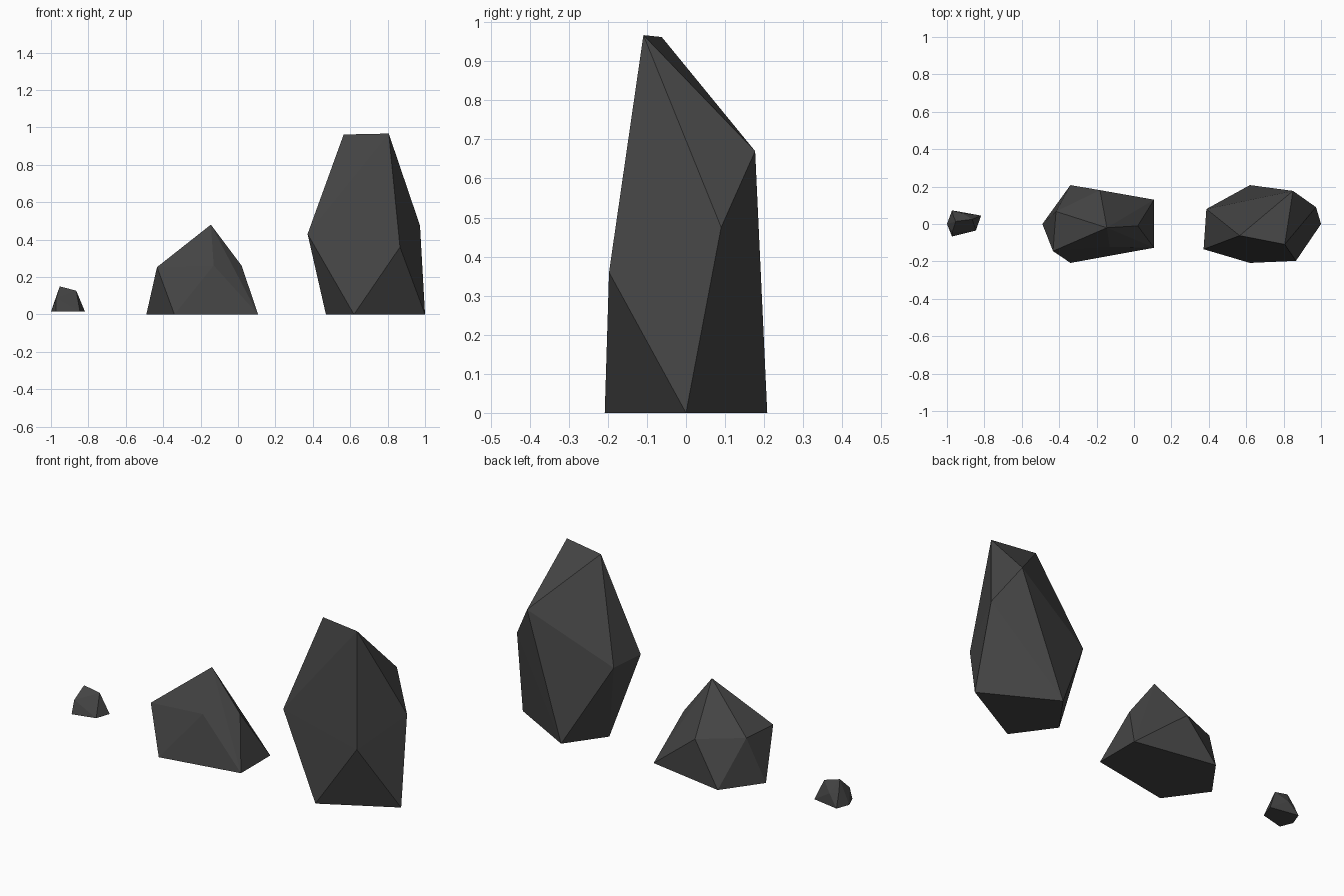
import bpy, bmesh

if "Cube" in bpy.data.objects:
    bpy.data.objects.remove(bpy.data.objects["Cube"])

# One dark stone colour for all rocks
stone = bpy.data.materials.new("dark_stone")
stone.diffuse_color = (0.06, 0.06, 0.06, 1)
stone.use_nodes = True
stone.node_tree.nodes["Principled BSDF"].inputs["Base Color"].default_value = stone.diffuse_color


def rock(name, base_z, base, body):
    """Faceted rock: convex hull of a flat base outline and the body corners."""
    bm = bmesh.new()
    for p in [(x, y, base_z) for x, y in base] + body:
        bm.verts.new(p)
    hull = bmesh.ops.convex_hull(bm, input=bm.verts)
    loose = {g for g in hull["geom_interior"] if isinstance(g, bmesh.types.BMVert)}
    bmesh.ops.delete(bm, geom=list(loose), context="VERTS")
    # merge the flat base into one face
    bmesh.ops.dissolve_limit(bm, angle_limit=0.005, verts=bm.verts, edges=bm.edges)
    bmesh.ops.recalc_face_normals(bm, faces=bm.faces)
    me = bpy.data.meshes.new(name)
    bm.to_mesh(me)
    bm.free()
    me.materials.append(stone)
    ob = bpy.data.objects.new(name, me)
    bpy.context.collection.objects.link(ob)
    return ob


# Tall standing rock: diamond base, five waist corners, short top ridge
rock("tall_rock", 0,
     [(0.47, 0), (0.62, 0.208), (1.0, 0), (0.62, -0.208)],
     [(0.372, -0.135, 0.43), (0.387, 0.08, 0.433), (0.85, 0.177, 0.67),
      (0.973, 0.09, 0.475), (0.866, -0.197, 0.36),
      (0.565, -0.062, 0.962), (0.806, -0.109, 0.967)])

# Middle rock: wide base, five shoulders, single peak
rock("middle_rock", 0,
     [(-0.49, 0), (-0.34, 0.208), (0.107, 0.13), (0.107, -0.127), (-0.34, -0.208)],
     [(-0.433, -0.145, 0.253), (-0.417, 0.067, 0.255), (-0.182, 0.181, 0.23),
      (0.02, -0.01, 0.26), (-0.13, -0.122, 0.262), (-0.145, -0.02, 0.48)])

# Small pebble
rock("small_rock", 0.015,
     [(-1.0, 0), (-0.973, 0.073), (-0.818, 0.045), (-0.845, -0.035), (-0.973, -0.067)],
     [(-0.972, -0.045, 0.087), (-0.965, 0.04, 0.09), (-0.92, 0.058, 0.08),
      (-0.865, 0.025, 0.127), (-0.953, 0.014, 0.15)])
